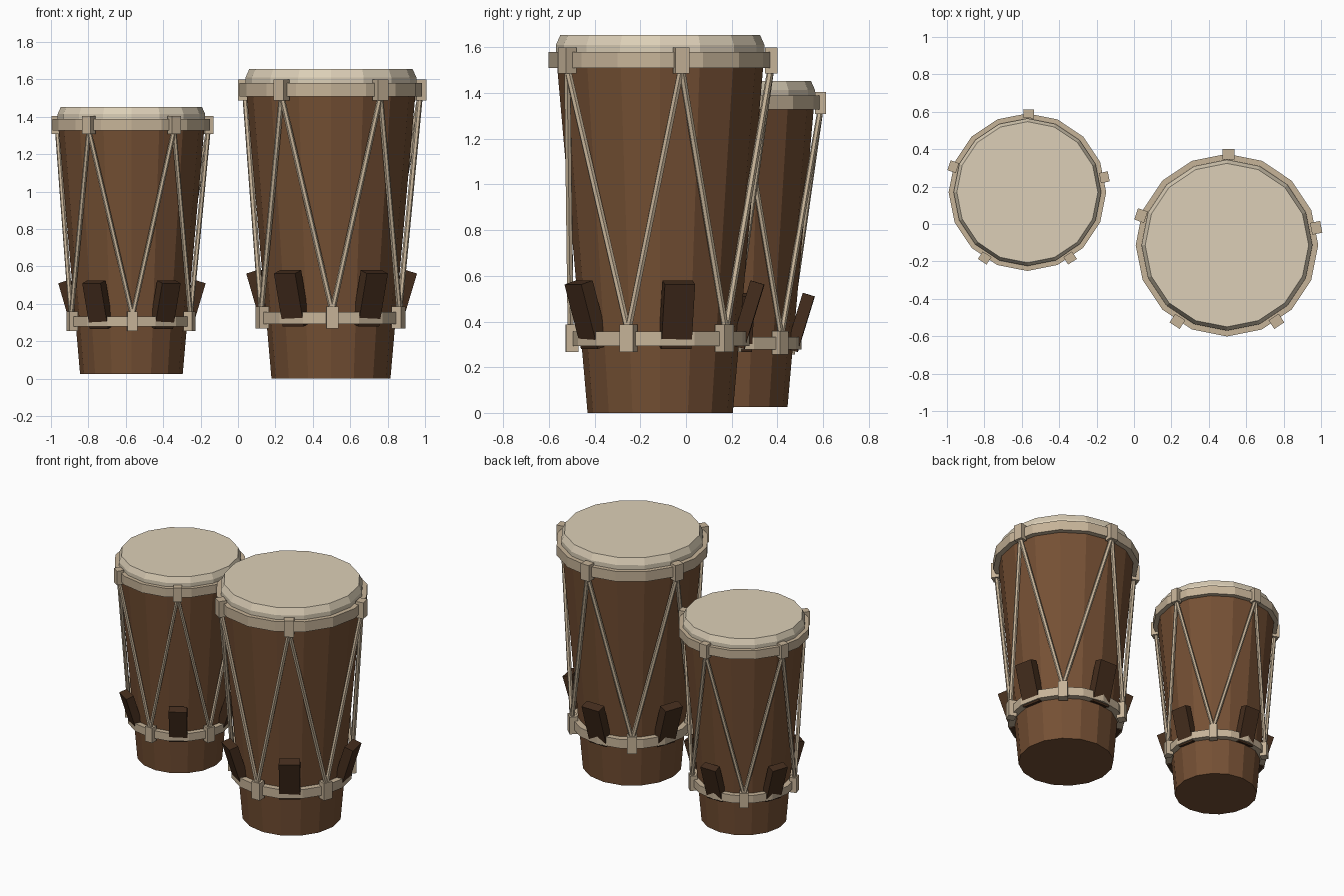
import bpy, bmesh
from math import sin, cos, pi, radians
from mathutils import Matrix, Vector

cube = bpy.data.objects.get("Cube")
if cube:
    bpy.data.objects.remove(cube, do_unlink=True)

SIDES = 16
UPPER = [11, 89, 161, 237, 303]     # angles of hoop lugs and wedges
LOWER = [47, 125, 198, 271, 339]    # angles of lower ring lugs


def material(name, rgb):
    lin = [((c / 255 + 0.055) / 1.055) ** 2.4 for c in rgb] + [1]
    m = bpy.data.materials.new(name)
    m.use_nodes = True
    m.diffuse_color = lin
    bsdf = next(n for n in m.node_tree.nodes if n.type == 'BSDF_PRINCIPLED')
    bsdf.inputs["Base Color"].default_value = lin
    bsdf.inputs["Roughness"].default_value = 0.8
    return m


WOOD = material("brown_wood", (117, 80, 52))
DARK = material("dark_wood", (68, 45, 29))
SKIN = material("drum_skin", (220, 207, 183))
TAN = material("tan_binding", (198, 179, 152))


def finish(name, bm, mat, place):
    bmesh.ops.recalc_face_normals(bm, faces=bm.faces)
    me = bpy.data.meshes.new(name)
    bm.to_mesh(me)
    bm.free()
    me.materials.append(mat)
    ob = bpy.data.objects.new(name, me)
    ob.matrix_world = place
    bpy.context.collection.objects.link(ob)


def lathe(name, profile, mat, place, ring=False):
    """Turn (radius, z) points; a ring closes its profile, otherwise ends are capped."""
    bm = bmesh.new()
    loops = [[bm.verts.new((r * cos(2 * pi * i / SIDES), r * sin(2 * pi * i / SIDES), z))
              for i in range(SIDES)] for r, z in profile]
    pairs = list(zip(loops, loops[1:]))
    if ring:
        pairs.append((loops[-1], loops[0]))
    else:
        bm.faces.new(loops[0])
        bm.faces.new(loops[-1])
    for a, b in pairs:
        for i in range(SIDES):
            j = (i + 1) % SIDES
            bm.faces.new((a[i], a[j], b[j], b[i]))
    finish(name, bm, mat, place)


def band(name, inner, outer, low, high, place):
    lathe(name, [(inner, low), (outer, low), (outer, high), (inner, high)], TAN, place, True)


def blocks(name, angles, size, radius, z, lean, mat, place):
    """Radial boxes set around the drum, leaning outward."""
    bm = bmesh.new()
    for a in angles:
        m = (Matrix.Rotation(radians(a), 4, 'Z') @ Matrix.Translation((radius, 0, z))
             @ Matrix.Rotation(radians(lean), 4, 'Y') @ Matrix.Diagonal((*size, 1)))
        bmesh.ops.create_cube(bm, size=1, matrix=m)
    finish(name, bm, mat, place)


def polar(r, a, z):
    return Vector((r * cos(radians(a)), r * sin(radians(a)), z))


def ropes(name, place):
    """Zigzag lacing from each hoop lug to its two neighbouring lower lugs."""
    bm = bmesh.new()
    for i, a in enumerate(UPPER):
        for b in (LOWER[i], LOWER[i - 1]):
            p, q = polar(0.485, a, 1.51), polar(0.392, b, 0.36)
            d = q - p
            m = Matrix.Translation((p + q) / 2) @ d.to_track_quat('Z', 'Y').to_matrix().to_4x4()
            bmesh.ops.create_cone(bm, cap_ends=True, segments=6, radius1=0.015,
                                  radius2=0.015, depth=d.length, matrix=m)
    finish(name, bm, TAN, place)


def drum(prefix, location, scale):
    place = Matrix.Translation(location) @ Matrix.Scale(scale, 4)
    # Tapered shell and skin
    lathe(prefix + "_shell", [(0.318, 0), (0.455, 1.56)], WOOD, place)
    lathe(prefix + "_head", [(0.457, 1.55), (0.457, 1.61), (0.437, 1.655)], SKIN, place)
    # Bands with their lugs
    band(prefix + "_hoop", 0.44, 0.488, 1.509, 1.58, place)
    band(prefix + "_lower_ring", 0.335, 0.39, 0.293, 0.356, place)
    blocks(prefix + "_hoop_lugs", UPPER, (0.055, 0.064, 0.113), 0.486, 1.543, 0, TAN, place)
    blocks(prefix + "_ring_lugs", LOWER, (0.055, 0.064, 0.12), 0.386, 0.327, 0, TAN, place)
    # Tuning wedges and lacing
    blocks(prefix + "_wedges", UPPER, (0.062, 0.135, 0.295), 0.383, 0.43, 17, DARK, place)
    ropes(prefix + "_ropes", place)


drum("large_drum", (0.497, -0.113, 0), 1)
drum("small_drum", (-0.57, 0.17, 0.025), 0.863)
